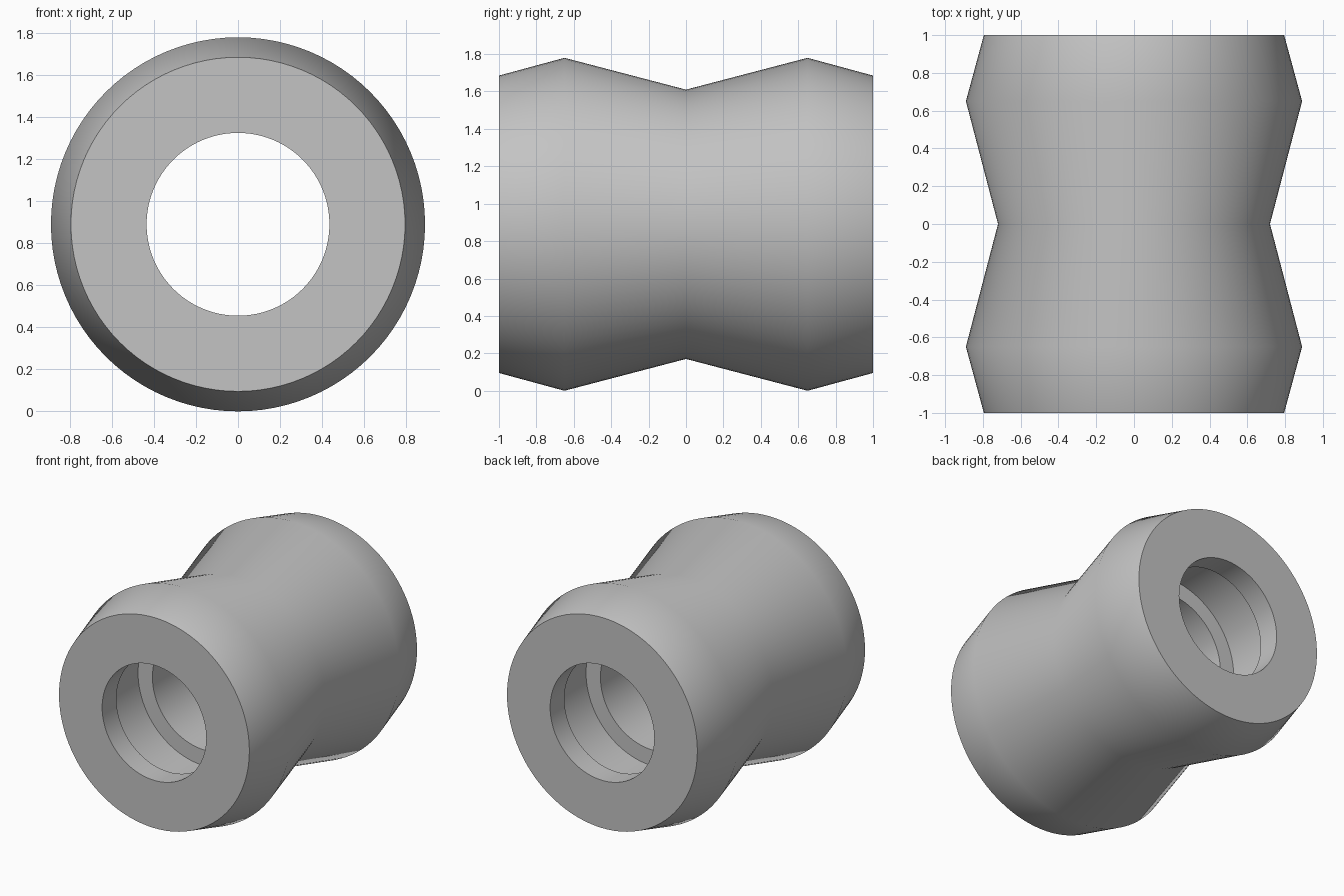
import bpy
import bmesh
import math
from mathutils import Matrix, Vector

if "Cube" in bpy.data.objects:
    bpy.data.objects.remove(bpy.data.objects["Cube"], do_unlink=True)

SEGMENTS = 96
AXIS_HEIGHT = 0.89

# Plain grey finish
grey = bpy.data.materials.new("plain_grey")
grey.use_nodes = True
colour = (0.55, 0.55, 0.55, 1.0)
grey.diffuse_color = colour
grey.node_tree.nodes["Principled BSDF"].inputs["Base Color"].default_value = colour

# Half section as (position along the axis, radius): waist to end, then back along the bore
BORE, GROOVE = 0.435, 0.555
outside = [(0.65, 0.89), (1.0, 0.795)]
inside = [(1.0, BORE), (0.83, BORE), (0.83, GROOVE), (0.4, GROOVE), (0.4, BORE)]
half = outside + inside
mirrored = [(-y, r) for y, r in reversed(half)]
section = [(0.0, 0.72)] + half + mirrored

# Revolve the closed section around the y axis
bm = bmesh.new()
rings = []
for i in range(SEGMENTS):
    turn = Matrix.Rotation(2 * math.pi * i / SEGMENTS, 3, 'Y')
    rings.append([bm.verts.new(turn @ Vector((0, y, r))) for y, r in section])
for i, ring in enumerate(rings):
    following = rings[(i + 1) % SEGMENTS]
    for j in range(len(section)):
        k = (j + 1) % len(section)
        bm.faces.new((ring[j], ring[k], following[k], following[j]))
bmesh.ops.recalc_face_normals(bm, faces=bm.faces)

mesh = bpy.data.meshes.new("roller_body")
bm.to_mesh(mesh)
bm.free()
mesh.materials.append(grey)

body = bpy.data.objects.new("roller_body", mesh)
body.location.z = AXIS_HEIGHT
bpy.context.collection.objects.link(body)

# Smooth the curved walls and keep the rims crisp
bpy.ops.object.select_all(action='DESELECT')
body.select_set(True)
bpy.context.view_layer.objects.active = body
bpy.ops.object.shade_smooth_by_angle(angle=math.radians(40))
